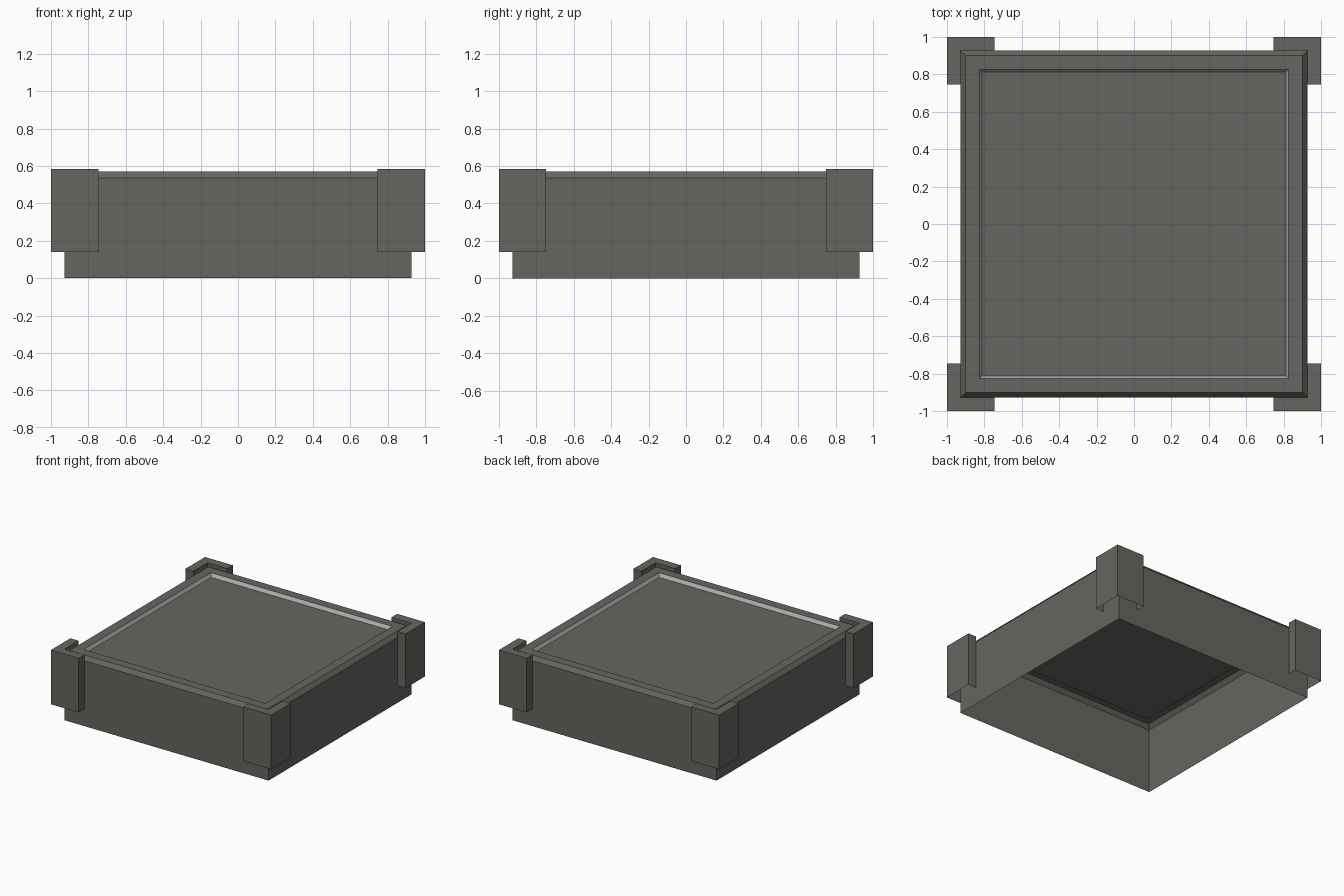
import bpy
import bmesh

if "Cube" in bpy.data.objects:
    bpy.data.objects.remove(bpy.data.objects["Cube"])


def material(name, color):
    m = bpy.data.materials.new(name)
    m.diffuse_color = (*color, 1.0)
    m.use_nodes = True
    m.node_tree.nodes["Principled BSDF"].inputs["Base Color"].default_value = m.diffuse_color
    return m


dark = material("dark grey", (0.13, 0.13, 0.118))
light = material("light grey", (0.5, 0.5, 0.5))


def finish(bm, name, mats):
    me = bpy.data.meshes.new(name)
    bm.to_mesh(me)
    bm.free()
    for m in mats:
        me.materials.append(m)
    ob = bpy.data.objects.new(name, me)
    bpy.context.collection.objects.link(ob)
    return ob


# Open-bottomed lid: square rings of (half width, height) from base to sunken panel
rings = [(0.927, 0.0), (0.927, 0.537), (0.9, 0.57), (0.825, 0.57), (0.812, 0.54)]
bm = bmesh.new()
loops = [[bm.verts.new((sx * r, sy * r, z)) for sx, sy in ((-1, -1), (1, -1), (1, 1), (-1, 1))]
         for r, z in rings]
for k in range(len(loops) - 1):
    a, b = loops[k], loops[k + 1]
    for i in range(4):
        j = (i + 1) % 4
        f = bm.faces.new((a[i], a[j], b[j], b[i]))
        f.material_index = 1 if k == 3 else 0  # light trim on the recess wall
bm.faces.new(loops[-1])
finish(bm, "lid", [dark, light])

# L-shaped corner brackets, open underneath
O, I, E, Z0, Z1 = 1.0, 0.927, 0.747, 0.14, 0.585
profile = [(E, O), (E, I), (I, I), (I, E), (O, E), (O, O)]
for sx, sy, name in ((-1, -1, "front_left"), (1, -1, "front_right"),
                     (-1, 1, "back_left"), (1, 1, "back_right")):
    bm = bmesh.new()
    lo = [bm.verts.new((sx * x, sy * y, Z0)) for x, y in profile]
    hi = [bm.verts.new((sx * x, sy * y, Z1)) for x, y in profile]
    for i in range(6):
        j = (i + 1) % 6
        bm.faces.new((lo[i], lo[j], hi[j], hi[i]))
    # top in two quads, mitred at the corner
    bm.faces.new((hi[0], hi[1], hi[2], hi[5]))
    bm.faces.new((hi[5], hi[2], hi[3], hi[4]))
    if sx * sy < 0:
        bmesh.ops.reverse_faces(bm, faces=bm.faces[:])
    finish(bm, name + "_bracket", [dark])
